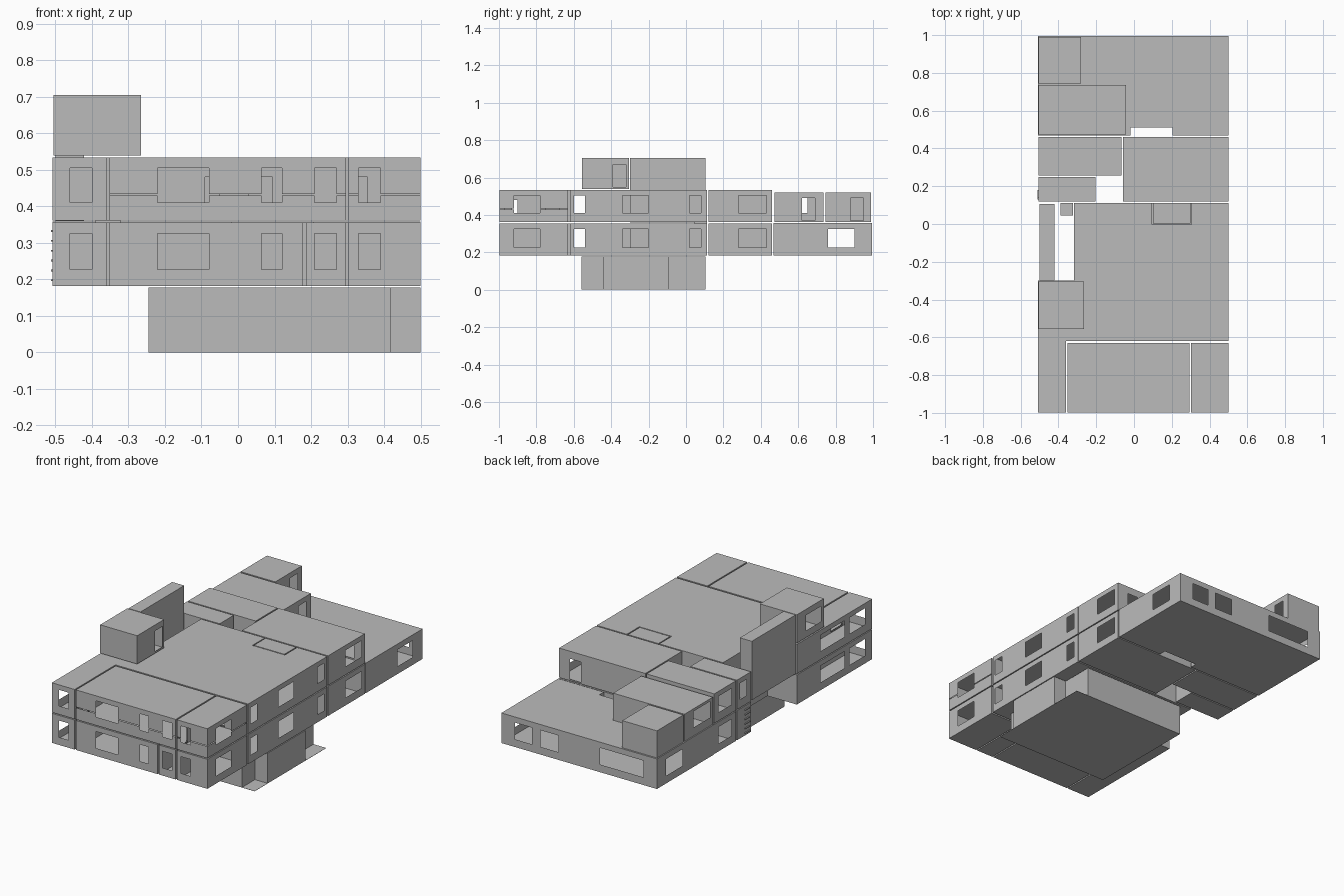
import bpy, bmesh

cube = bpy.data.objects.get("Cube")
if cube:
    bpy.data.objects.remove(cube, do_unlink=True)

grey = bpy.data.materials.new("plain grey")
grey.use_nodes = True
grey.diffuse_color = (0.5, 0.5, 0.5, 1)
grey.node_tree.nodes["Principled BSDF"].inputs["Base Color"].default_value = (0.5, 0.5, 0.5, 1)

UPPER, LOWER = (0.41, 0.505), (0.227, 0.325)
openings = []  # (axis across the wall, wall position, start, end, bottom, top)


def cut(axis, pos, spans, *levels):
    for a, b in spans:
        for low, high in levels:
            openings.append((axis, pos, a, b, low, high))


def wall(bm, p, q, z0, z1):
    """Flat wall from p to q, left open wherever an opening lies on it."""
    axis = 0 if abs(p[0] - q[0]) < 1e-5 else 1
    run = 1 - axis
    lo, hi = sorted((p[run], q[run]))
    holes = [o[2:] for o in openings if o[0] == axis and abs(o[1] - p[axis]) < 0.016
             and o[2] < hi and o[3] > lo and o[4] < z1 and o[5] > z0]
    us = sorted({lo, hi} | {u for h in holes for u in h[:2] if lo < u < hi})
    zs = sorted({z0, z1} | {z for h in holes for z in h[2:] if z0 < z < z1})
    for ua, ub in zip(us, us[1:]):
        for za, zb in zip(zs, zs[1:]):
            u, z = (ua + ub) / 2, (za + zb) / 2
            if any(h[0] < u < h[1] and h[2] < z < h[3] for h in holes):
                continue
            s, e = (ua, ub) if q[run] > p[run] else (ub, ua)
            corners = []
            for v, w in ((s, za), (e, za), (e, zb), (s, zb)):
                c = [0, 0, w]
                c[axis], c[run] = p[axis], v
                corners.append(bm.verts.new(c))
            bm.faces.new(corners)


def room(name, outline, z0, z1):
    """Thin-walled room over a counter-clockwise outline."""
    bm = bmesh.new()
    for p, q in zip(outline, outline[1:] + outline[:1]):
        wall(bm, p, q, z0, z1)
    bm.faces.new([bm.verts.new((x, y, z1)) for x, y in outline])
    bm.faces.new([bm.verts.new((x, y, z0)) for x, y in reversed(outline)])
    bmesh.ops.remove_doubles(bm, verts=bm.verts, dist=1e-5)
    mesh = bpy.data.meshes.new(name)
    bm.to_mesh(mesh)
    bm.free()
    mesh.materials.append(grey)
    obj = bpy.data.objects.new(name, mesh)
    bpy.context.collection.objects.link(obj)


def box(name, x0, x1, y0, y1, z0, z1):
    room(name, [(x0, y0), (x1, y0), (x1, y1), (x0, y1)], z0, z1)


# Front windows
cut(1, -1, [(-0.46, -0.4), (-0.22, -0.08), (0.065, 0.12), (0.21, 0.27), (0.33, 0.39)], UPPER, LOWER)
# Windows on the +x side
cut(0, 0.5, [(-0.92, -0.78), (-0.6, -0.54), (-0.34, -0.2), (0.02, 0.08), (0.28, 0.43)], UPPER, LOWER)
cut(0, 0.5, [(0.76, 0.9)], LOWER)
# Windows on the -x side
cut(0, -0.505, [(-0.93, -0.79), (-0.74, -0.52), (0.3, 0.42)], UPPER, LOWER)
cut(0, -0.505, [(0.76, 0.91)], LOWER)
cut(0, -0.505, [(0.5, 0.65), (0.16, 0.22)], UPPER)
cut(0, -0.505, [(-0.53, -0.39)], (0.58, 0.67))
# Rear windows and roof doors
cut(1, 1, [(0.3, 0.41), (0.13, 0.245), (-0.42, -0.14)], LOWER)
DOOR = (0.37, 0.49)
cut(1, 0.46, [(0.36, 0.43)], DOOR)
cut(0, -0.04, [(0.62, 0.69)], DOOR)
cut(0, -0.28, [(0.88, 0.95)], DOOR)
cut(0, -0.265, [(-0.39, -0.32)], (0.55, 0.67))
# Doors between the rooms
cut(0, 0.3, [(-0.97, -0.9), (-0.75, -0.68)], (0.365, 0.48))
cut(0, -0.36, [(-0.93, -0.83)], (0.365, 0.48))
cut(1, -0.625, [(-0.09, -0.05), (0.03, 0.095), (0.33, 0.355)], (0.365, 0.48))
# Thin joint around the upper front rooms
JOINT = (0.43, 0.434)
cut(1, -1, [(-0.35, 0.5)], JOINT)
cut(0, 0.5, [(-1, -0.63)], JOINT)

# Basement with notched corners over a full floor plate
room("basement", [(-0.245, -0.56), (0.418, -0.56), (0.418, -0.44), (0.5, -0.44),
                  (0.5, -0.09), (0.418, -0.09), (0.418, 0.103), (-0.245, 0.103)], 0.001, 0.177)
box("basement_floor", -0.245, 0.5, -0.56, 0.103, 0, 0.001)

# Rooms repeated on both storeys
for level, z0, z1 in (("lower", 0.182, 0.355), ("upper", 0.361, 0.534)):
    notch = [(0.305, 0.112), (0.305, -0.003), (0.095, -0.003), (0.095, 0.112)]
    room(level + "_main_hall",
         [(-0.508, -0.998), (-0.36, -0.998), (-0.36, -0.62), (0.5, -0.62), (0.5, 0.112)]
         + (notch if level == "upper" else [])
         + [(-0.318, 0.112), (-0.318, -0.3), (-0.508, -0.3)], z0, z1)
    split = 0.295 if level == "upper" else 0.178
    box(level + "_front_room", -0.352, split, -0.998, -0.63, z0, z1)
    box(level + "_front_corner_room", 0.303, 0.5, -0.998, -0.63, z0, z1)
    box(level + "_rear_room", -0.058, 0.5, 0.12, 0.46, z0, z1)
    box(level + "_side_room", -0.505, -0.066, 0.258, 0.46, z0, z1)
    box(level + "_small_room", -0.505, -0.203, 0.12, 0.25, z0, z1)
box("entrance_porch", 0.186, 0.295, -0.998, -0.63, 0.182, 0.355)
box("roof_hatch_room", 0.101, 0.298, 0.003, 0.112, 0.361, 0.534)

# Single-storey rear wing with a light well, and rooms on its roof
room("rear_wing", [(-0.508, 0.468), (-0.018, 0.468), (-0.018, 0.51), (0.205, 0.51),
                   (0.205, 0.468), (0.5, 0.468), (0.5, 0.995), (-0.508, 0.995)], 0.182, 0.358)
box("roof_room", -0.505, -0.042, 0.473, 0.735, 0.361, 0.52)
box("roof_corner_room", -0.505, -0.28, 0.745, 0.99, 0.361, 0.52)

# Stair tower, stair wall and landing
box("stair_tower", -0.505, -0.265, -0.555, -0.305, 0.539, 0.705)
box("stair_wall", -0.5, -0.422, -0.3, 0.105, 0.36, 0.705)
box("stair_landing", -0.39, -0.322, 0.045, 0.112, 0.355, 0.361)

# Small steps projecting from the side
for i in range(6):
    box("side_step", -0.512, -0.505, 0.13 + 0.01 * (i % 2), 0.18, 0.195 + i * 0.027, 0.2 + i * 0.027)
